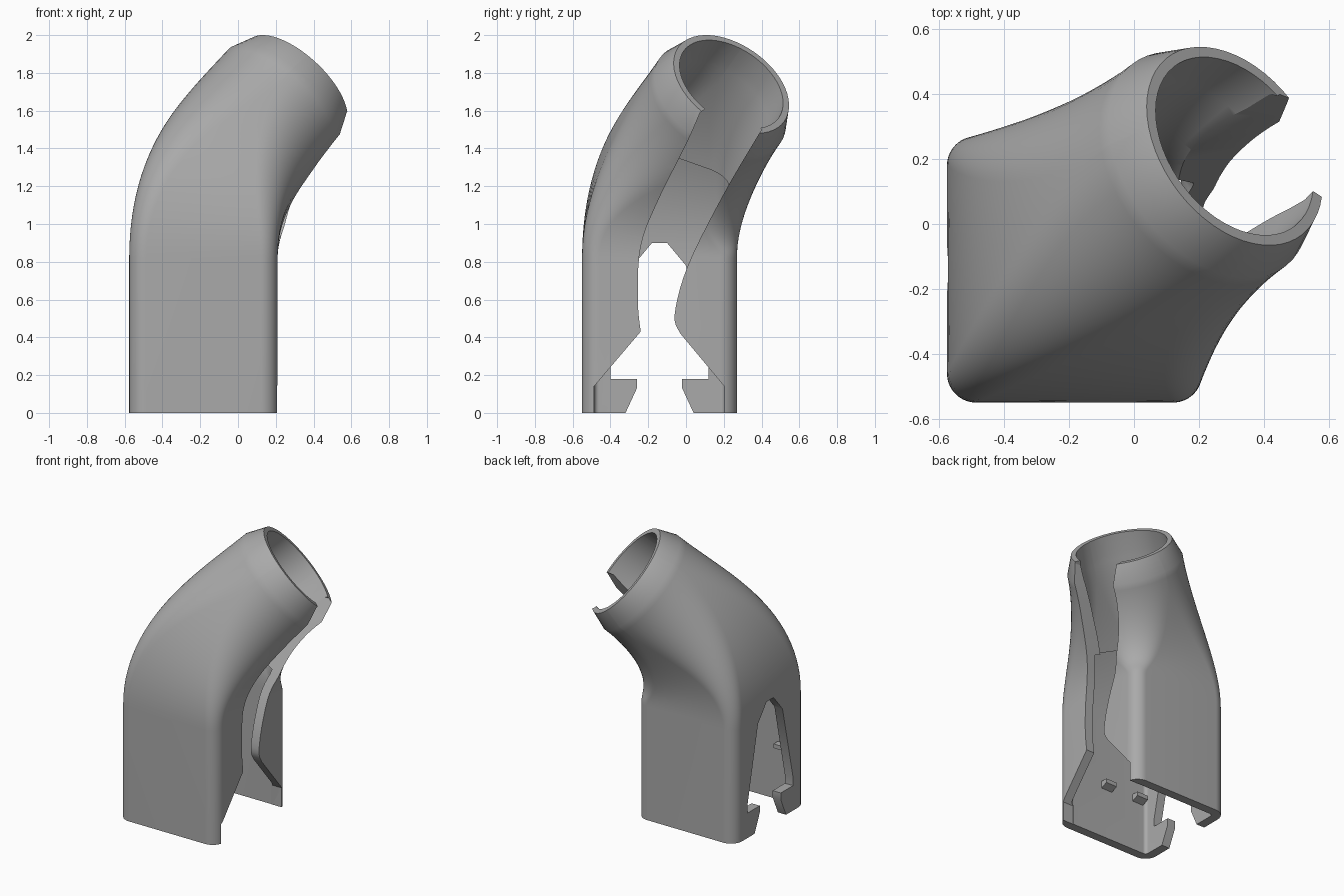
import bpy, bmesh, math
from mathutils import Vector

cube = bpy.data.objects.get("Cube")
if cube:
    bpy.data.objects.remove(cube, do_unlink=True)

grey = bpy.data.materials.new("matte grey")
grey.use_nodes = True
COLOUR = (0.4, 0.4, 0.4, 1)
grey.diffuse_color = COLOUR
grey.node_tree.nodes["Principled BSDF"].inputs["Base Color"].default_value = COLOUR

UP = Vector((0, 0, 1))
AXIS = Vector((0.61, 0.45, 0.65)).normalized()
BASE = Vector((-0.183, -0.14, 0))
OUTLET = Vector((0.31, 0.24, 1.74))
WALL = 0.065

# Path of the bend: a cubic from the square housing to the round outlet
P0 = BASE + UP * 0.82
P3 = OUTLET - AXIS * 0.13
P1, P2 = P0 + UP * 0.33, P3 - AXIS * 0.42


def path(t):
    s = 1 - t
    point = P0 * s**3 + P1 * 3 * s * s * t + P2 * 3 * s * t * t + P3 * t**3
    tangent = (P1 - P0) * s * s + (P2 - P1) * 2 * s * t + (P3 - P2) * t * t
    return point, tangent.normalized()


def section(centre, direction, a, b, radius, steps=14):
    """Rounded rectangle of half sizes a, b across the given direction."""
    turn = UP.rotation_difference(direction)
    loop = []
    for k, (sx, sy) in enumerate([(1, 1), (-1, 1), (-1, -1), (1, -1)]):
        for i in range(steps + 1):
            ang = math.pi / 2 * (k + i / steps)
            # a tiny shortening keeps neighbouring corners apart
            r = min(radius, a - 0.002, b - 0.002)
            p = Vector((sx * (a - r) + r * math.cos(ang),
                        sy * (b - r) + r * math.sin(ang), 0))
            loop.append(centre + turn @ p)
    return loop


def bend_section(t, inset):
    centre, direction = path(t)
    e = t * t * (3 - 2 * t)
    a = 0.393 + (0.39 - 0.393) * e - inset
    b = 0.41 + (0.39 - 0.41) * e - inset
    r = max(0.02, 0.09 + 0.30 * e - inset)
    return section(centre, direction, a, b, r)


def new_object(name, bm):
    bmesh.ops.recalc_face_normals(bm, faces=bm.faces)
    mesh = bpy.data.meshes.new(name)
    bm.to_mesh(mesh)
    bm.free()
    mesh.materials.append(grey)
    obj = bpy.data.objects.new(name, mesh)
    bpy.context.collection.objects.link(obj)
    return obj


def prism(name, outline, x0, x1):
    """Extrude a (y, z) outline along x."""
    bm = bmesh.new()
    face = bm.faces.new([bm.verts.new((x0, y, z)) for y, z in outline])
    moved = bmesh.ops.extrude_face_region(bm, geom=[face])["geom"]
    bmesh.ops.translate(bm, vec=(x1 - x0, 0, 0),
                        verts=[v for v in moved if isinstance(v, bmesh.types.BMVert)])
    return new_object(name, bm)


def rounded(points, steps=5):
    """Smooth an open run of points with a Catmull-Rom spline."""
    pts = [Vector(p) for p in points]
    pts = [pts[0]] + pts + [pts[-1]]
    out = []
    for a, b, c, d in zip(pts, pts[1:], pts[2:], pts[3:]):
        for i in range(steps):
            t = i / steps
            out.append(tuple(0.5 * (2 * b + (c - a) * t + (2 * a - 5 * b + 4 * c - d) * t * t
                                    + (3 * b - a - 3 * c + d) * t**3)))
    return out + [tuple(pts[-1])]


# Outer skin going up, then the inner skin going down, closed into one shell
STEPS, LEDGE = 28, 13
loops = [section(BASE, UP, 0.393, 0.41, 0.09)]
loops += [bend_section(i / STEPS, 0) for i in range(STEPS + 1)]
loops.append(section(OUTLET, AXIS, 0.342, 0.342, 0.342))
loops.append(section(OUTLET, AXIS, 0.307, 0.307, 0.307))
for i in range(STEPS, LEDGE - 1, -1):
    loops.append(bend_section(i / STEPS, 0.08 + 0.03 * (STEPS - i) / (STEPS - LEDGE)))
loops += [bend_section(i / STEPS, WALL) for i in range(LEDGE, -1, -1)]
loops.append(section(BASE, UP, 0.393 - WALL, 0.41 - WALL, 0.025))

bm = bmesh.new()
rings = [[bm.verts.new(p) for p in loop] for loop in loops]
for lower, upper in zip(rings, rings[1:] + rings[:1]):
    n = len(lower)
    for i in range(n):
        j = (i + 1) % n
        bm.faces.new((lower[i], lower[j], upper[j], upper[i]))
duct = new_object("duct_shell", bm)

# Long slot down the outlet side
left_edge = rounded([(-0.24, 0.43), (-0.255, 0.6), (-0.24, 0.88), (-0.15, 1.12),
                     (0.0, 1.42), (0.075, 1.59)])
right_edge = rounded([(0.4, 1.5), (0.2, 1.16), (0.01, 0.78), (-0.06, 0.52), (-0.03, 0.42)])
slot = prism("slot_cutter",
             [(-0.487, -0.1), (-0.487, 0.14)] + left_edge + [(0.25, 1.72)]
             + right_edge + [(0.203, 0.14), (0.203, -0.1)], 0.12, 1)

# Arched opening with two hooked lips on the opposite wall
half = [(0.18, -0.02), (0.18, 0), (0.12, 0.13), (0.12, 0.18), (0.26, 0.18),
        (0.26, 0.24), (0.14, 0.78), (0.04, 0.9)]
mid = BASE.y
arch = prism("arch_cutter", [(mid + y, z) for y, z in half]
             + [(mid - y, z) for y, z in reversed(half)], -1, -0.4)

for cutter in (slot, arch):
    cutter.hide_render = True
    mod = duct.modifiers.new("cut", "BOOLEAN")
    mod.operation, mod.solver, mod.object = "DIFFERENCE", "EXACT", cutter
bpy.context.view_layer.update()
bpy.ops.object.select_all(action="DESELECT")
duct.select_set(True)
bpy.context.view_layer.objects.active = duct
for mod in list(duct.modifiers):
    bpy.ops.object.modifier_apply(modifier=mod.name)
for cutter in (slot, arch):
    bpy.data.objects.remove(cutter, do_unlink=True)
bpy.ops.object.shade_smooth_by_angle(angle=math.radians(30))

# Small retaining pegs inside the front and back walls
for side, name in ((-1, "front"), (1, "back")):
    y = BASE.y + side * (0.41 - WALL)
    profile = [(y + side * 0.02, 0.36), (y - side * 0.05, 0.39),
               (y - side * 0.05, 0.42), (y + side * 0.02, 0.42)]
    for k, x in enumerate((-0.44, -0.17)):
        prism(f"{name}_peg_{k + 1}", profile, x - 0.045, x + 0.045)
